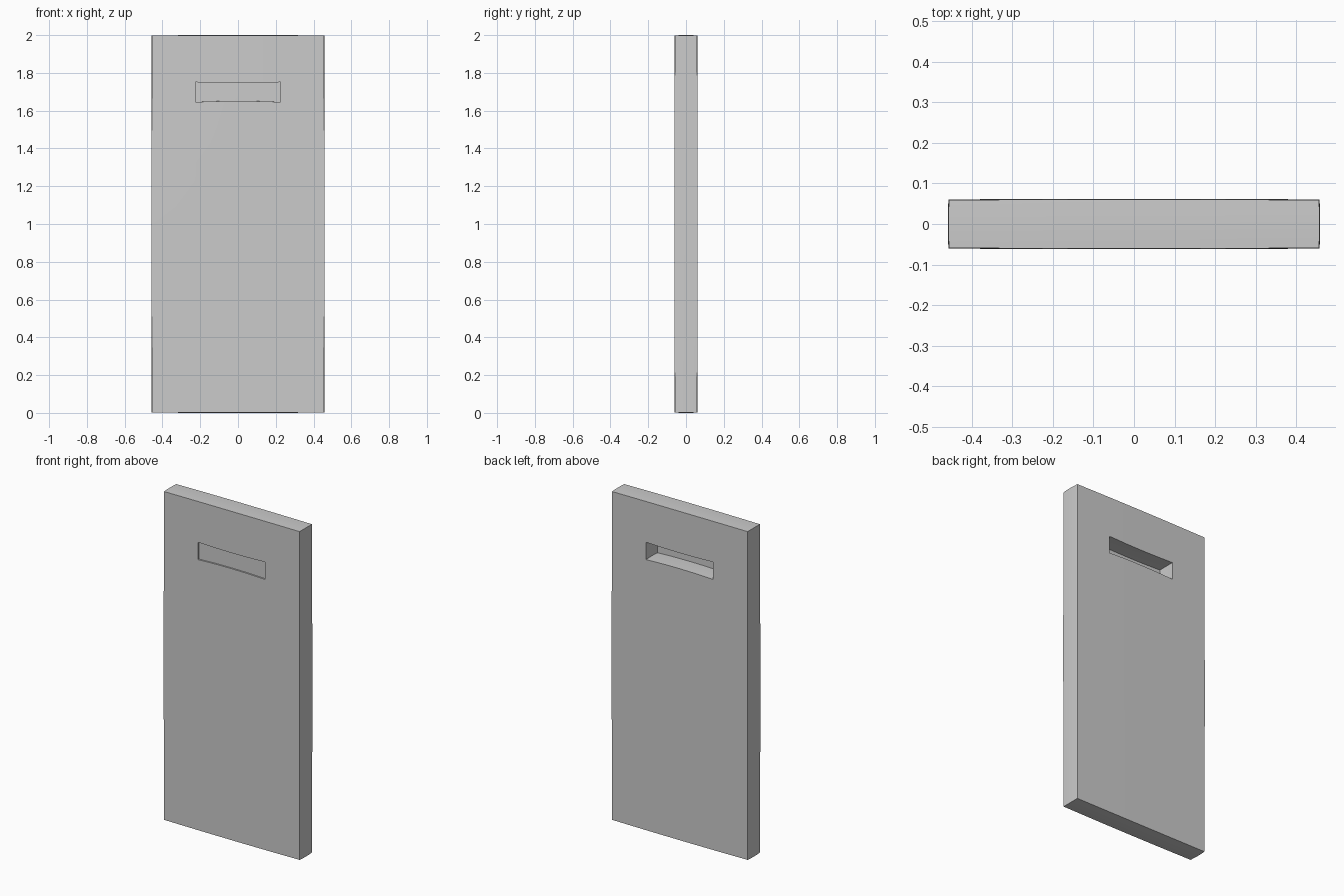
import bpy, bmesh

if "Cube" in bpy.data.objects:
    bpy.data.objects.remove(bpy.data.objects["Cube"])

W, D, H = 0.4555, 0.059, 0.997     # half sizes at the corners
SX, Z0, Z1 = 0.225, 1.645, 1.75    # slot half width and height range
BULGE = 0.003

bm = bmesh.new()
bmesh.ops.create_cube(bm, size=2)
for v in bm.verts:
    v.co = (v.co.x * W, v.co.y * D, v.co.z * H + 1)


def cut(axis, pos):
    co, no = [0, 0, 0], [0, 0, 0]
    co[axis], no[axis] = pos, 1
    bmesh.ops.bisect_plane(bm, geom=bm.verts[:] + bm.edges[:] + bm.faces[:],
                           plane_co=co, plane_no=no, dist=1e-5)


# slot outline on the slab
for axis, pos in ((0, -SX), (0, SX), (2, Z0), (2, Z1)):
    cut(axis, pos)

# shallow front recess and deep back pocket, with a thin web between
for side, floor in ((-1, -0.051), (1, -0.046)):
    face = min(bm.faces, key=lambda f: (f.calc_center_median()
               - type(f.normal)((0, side * D, (Z0 + Z1) / 2))).length)
    new = bmesh.ops.extrude_discrete_faces(bm, faces=[face])['faces'][0]
    for v in new.verts:
        v.co.y = floor

# extra loops for the gentle pillowing
for i in range(-3, 4):
    cut(0, i * 0.11)
for i in range(1, 8):
    cut(2, i * 0.25 - 0.07)
for y in (-0.025, 0, 0.025):
    cut(1, y)

# bulge the outer faces and the long slot walls
for v in bm.verts:
    x, y, z = v.co
    fx, fy, fz = 1 - (x / W) ** 2, 1 - (y / D) ** 2, 1 - ((z - 1) / H) ** 2
    v.co.x += x / W * BULGE * (fy + fz) / 2
    v.co.y += y / D * BULGE * (fx + fz) / 2
    v.co.z += (z - 1) / H * BULGE * (fx + fy) / 2
    if abs(x) < SX and Z0 - 1e-4 < z < Z1 + 1e-4:
        mid = (Z0 + Z1) / 2
        v.co.z -= (z - mid) / (Z1 - mid) * 0.005 * (1 - (x / SX) ** 2)

bmesh.ops.recalc_face_normals(bm, faces=bm.faces[:])
mesh = bpy.data.meshes.new("slotted_slab")
bm.to_mesh(mesh)
bm.free()
slab = bpy.data.objects.new("slotted_slab", mesh)
bpy.context.collection.objects.link(slab)
bpy.context.view_layer.objects.active = slab
slab.select_set(True)
bpy.ops.object.shade_smooth_by_angle()
